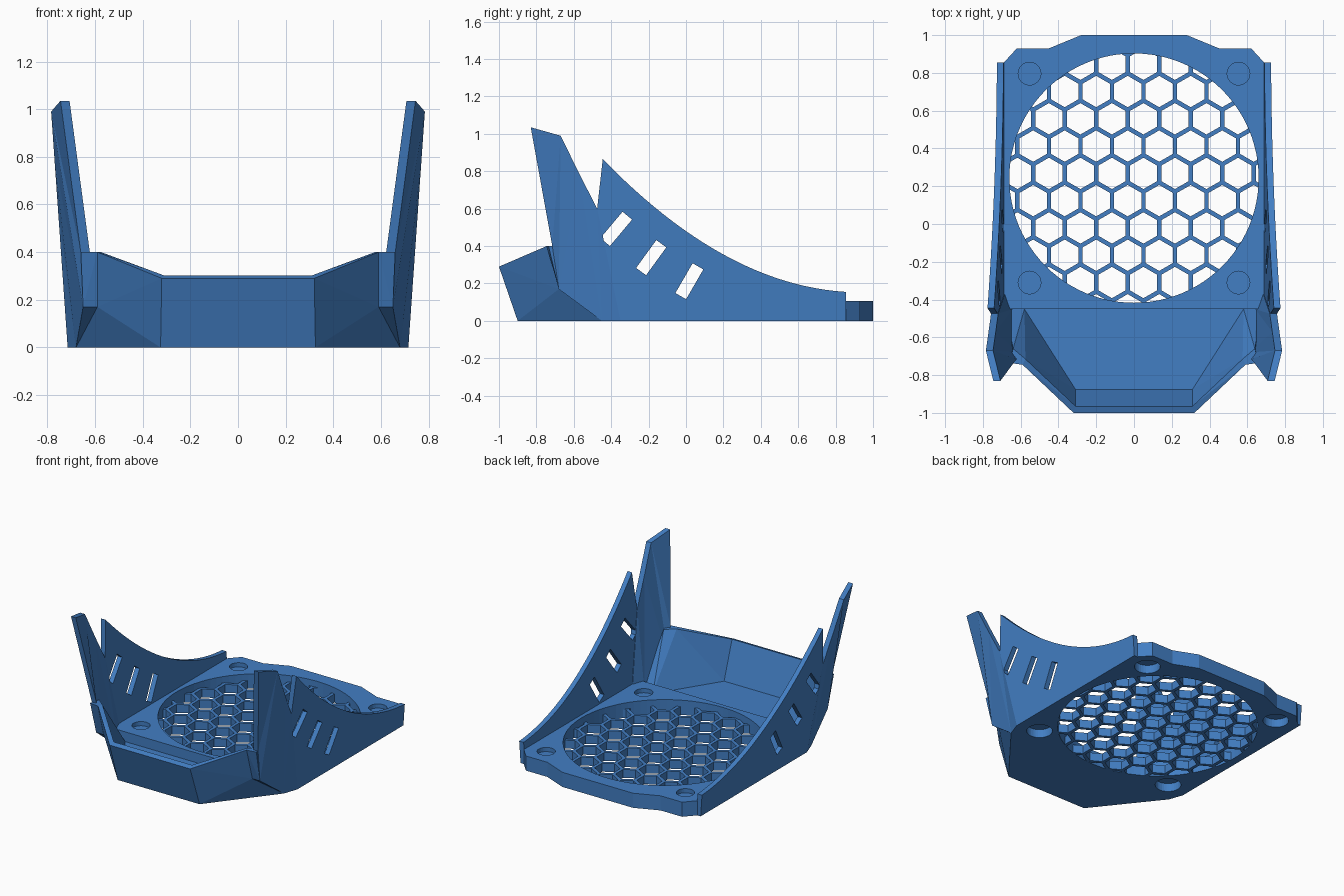
import bpy, bmesh, math
from mathutils import Vector

if "Cube" in bpy.data.objects:
    bpy.data.objects.remove(bpy.data.objects["Cube"])

blue = bpy.data.materials.new("blue_plastic")
blue.diffuse_color = (0.055, 0.21, 0.55, 1)
blue.use_nodes = True
blue.node_tree.nodes["Principled BSDF"].inputs["Base Color"].default_value = blue.diffuse_color


def make(name, verts, faces, tri=False):
    """Closed flat-shaded mesh object with outward normals."""
    bm = bmesh.new()
    vs = [bm.verts.new(v) for v in verts]
    for f in faces:
        bm.faces.new([vs[i] for i in f])
    if tri:
        bmesh.ops.triangulate(bm, faces=bm.faces[:])
    bmesh.ops.recalc_face_normals(bm, faces=bm.faces[:])
    me = bpy.data.meshes.new(name)
    bm.to_mesh(me)
    bm.free()
    me.materials.append(blue)
    ob = bpy.data.objects.new(name, me)
    bpy.context.collection.objects.link(ob)
    return ob


def solids(name, loops, tri=False):
    """One object from several (ring, shift) pairs, each swept by its shift."""
    verts, faces = [], []
    for ring, shift in loops:
        b, n = len(verts), len(ring)
        verts += [Vector(p) for p in ring] + [Vector(p) + Vector(shift) for p in ring]
        faces += [list(range(b, b + n)), list(range(b + n, b + 2 * n))]
        faces += [[b + i, b + (i + 1) % n, b + n + (i + 1) % n, b + n + i] for i in range(n)]
    return make(name, verts, faces, tri)


def circle(x, y, z, r, n, turn=0.0):
    return [(x + r * math.cos(turn + 2 * math.pi * i / n),
             y + r * math.sin(turn + 2 * math.pi * i / n), z) for i in range(n)]


def cut(ob, cutter):
    """Subtract the cutter and remove it."""
    cutter.hide_render = True
    m = ob.modifiers.new("cut", 'BOOLEAN')
    m.operation, m.solver, m.object = 'DIFFERENCE', 'EXACT', cutter
    bpy.context.view_layer.objects.active = ob
    bpy.ops.object.modifier_apply(modifier=m.name)
    bpy.data.objects.remove(cutter)


FAN_Y, FAN_R, PLATE = 0.243, 0.66, 0.105

# Base plate with fan opening and recessed screw holes
half = [(0.28, 1), (0.45, 0.93), (0.62, 0.93), (0.712, 0.83), (0.712, -0.35), (0.68, -0.45)]
outline = half + [(-x, y) for x, y in reversed(half)]
plate = solids("base_plate", [([(x, y, 0) for x, y in outline], (0, 0, PLATE))])
holes = [(circle(0, FAN_Y, -0.1, FAN_R, 96), (0, 0, 0.4))]
for x in (-0.553, 0.553):
    for y in (-0.31, 0.796):
        holes.append((circle(x, y, PLATE - 0.03, 0.06, 32), (0, 0, 0.1)))
        holes.append((circle(x, y, -0.1, 0.085, 32), (0, 0, 0.16)))
cut(plate, solids("hole_cutter", holes))

# Honeycomb grille
grille = solids("honeycomb_grille", [(circle(0, FAN_Y, 0, FAN_R + 0.001, 96), (0, 0, 0.06))])
PITCH, BAR = 0.1668, 0.023
cell_r = (PITCH - BAR) / math.sqrt(3)
cells = []
for row in range(-6, 7):
    y = 0.268 + row * PITCH * math.sqrt(3) / 2
    for col in range(-6, 7):
        x = 0.05 + (col + 0.5 * (row % 2)) * PITCH
        if math.hypot(x, y - FAN_Y) < FAN_R + cell_r:
            cells.append((circle(x, y, -0.1, cell_r, 6, math.pi / 6), (0, 0, 0.3)))
cut(grille, solids("cell_cutter", cells))


def lean(z):
    """Outer x of the outward-leaning side walls."""
    return 0.715 + 0.07 * z


# Curved side wall profile (y, z)
profile = [(-0.35, 0), (0.855, 0)]
for i in range(25):
    u = 1.3 * i / 24
    profile.append((0.855 - u, 0.155 + 0.0606 * u + 0.3736 * u * u))
profile.append((-0.475, 0.6))

# Vent slots: centre y, centre z, tilt
slots = [(-0.373, 0.492, 50), (-0.186, 0.338, 54), (0.018, 0.212, 60)]

# Front fin, bent inwards from the side wall
fin = [(lean(0.6), -0.475, 0.6), (lean(0.79), -0.572, 0.79), (lean(0.99), -0.67, 0.99),
       (0.745, -0.83, 1.035), (0.66, -0.715, 0.4), (0.65, -0.68, 0.17),
       (0.68, -0.45, 0), (0.715, -0.35, 0)]

for s, side in ((1, "right"), (-1, "left")):
    wall = solids(side + "_side_wall",
                  [([(s * lean(z), y, z) for y, z in profile], (-s * 0.035, 0, 0))])
    boxes = []
    for y, z, deg in slots:
        a = math.radians(deg)
        ring = [(s * 0.5, y + p * math.cos(a) - q * math.sin(a), z + p * math.sin(a) + q * math.cos(a))
                for p, q in ((0.092, 0.033), (0.092, -0.033), (-0.092, -0.033), (-0.092, 0.033))]
        boxes.append((ring, (s * 0.5, 0, 0)))
    cut(wall, solids("slot_cutter", boxes))
    solids(side + "_front_fin", [([(s * x, y, z) for x, y, z in fin], (-s * 0.038, 0, 0))], tri=True)

# Front tray: half of the corner points, then mirrored
names = "A B C D E C2 D2 a b c e c2 e2".split()
pts = [(0.325, -0.9, 0), (0.32, -1, 0.29), (0.59, -0.745, 0.4), (0.59, -0.68, 0.17),
       (0.68, -0.45, 0), (0.66, -0.735, 0.4), (0.65, -0.68, 0.17),
       (0.31, -0.875, 0.035), (0.31, -0.965, 0.302), (0.575, -0.715, 0.4),
       (0.58, -0.45, 0.035), (0.64, -0.66, 0.4), (0.65, -0.45, 0.035)]
N = len(pts)
idx = {n: i for i, n in enumerate(names)}
side_faces = ["A B C D", "A D D2 E", "D C C2 D2", "B b c C", "C c c2 C2",
              "a e c b", "e e2 c2 c", "E D2 C2 c2 e2"]
faces = []
for f in side_faces:
    ring = [idx[n] for n in f.split()]
    faces += [ring, [i + N for i in ring]]
# Faces that span both halves: front, rim, inner front, floor, underside
for p, q in ("AB", "Bb", "ba", "ae", "AE"):
    faces.append([idx[p], idx[q], idx[q] + N, idx[p] + N])
faces.append([idx["E"], idx["e2"], idx["e"], idx["e"] + N, idx["e2"] + N, idx["E"] + N])
make("front_tray", pts + [(-x, y, z) for x, y, z in pts], faces, tri=True)
